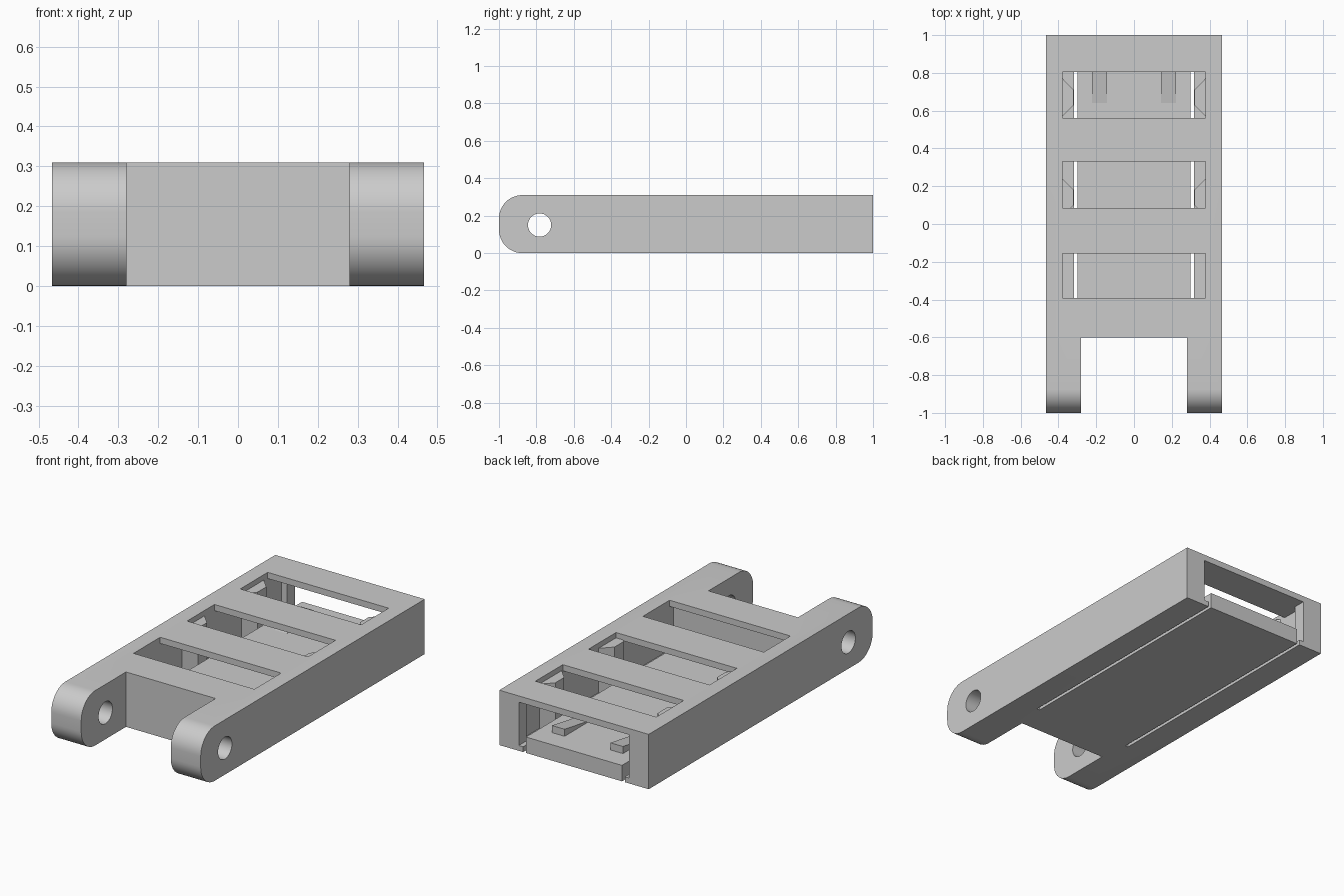
import bpy, bmesh, math

if "Cube" in bpy.data.objects:
    bpy.data.objects.remove(bpy.data.objects["Cube"], do_unlink=True)

grey = bpy.data.materials.new("plain_grey")
grey.use_nodes = True
grey.diffuse_color = (0.6, 0.6, 0.6, 1)
grey.node_tree.nodes["Principled BSDF"].inputs["Base Color"].default_value = (0.6, 0.6, 0.6, 1)

HALF, HEIGHT = 0.467, 0.31
CEILING, FLOOR, LEDGE = 0.275, 0.09, 0.03
CAVITY, MOUTH, TONGUE, SLIT = 0.378, 0.345, 0.3, 0.318
FRONT, LIP = -0.43, 0.93


def prism(name, points, axis, lo, hi):
    """Extrude a 2D outline along an axis (0 = x, 2 = z)."""
    def place(p, h):
        return (h, p[0], p[1]) if axis == 0 else (p[0], p[1], h)
    bm = bmesh.new()
    face = bm.faces.new([bm.verts.new(place(p, lo)) for p in points])
    ext = bmesh.ops.extrude_face_region(bm, geom=[face])
    shift = [0, 0, 0]
    shift[axis] = hi - lo
    bmesh.ops.translate(bm, vec=shift,
                        verts=[v for v in ext["geom"] if isinstance(v, bmesh.types.BMVert)])
    bmesh.ops.recalc_face_normals(bm, faces=bm.faces)
    mesh = bpy.data.meshes.new(name)
    bm.to_mesh(mesh)
    bm.free()
    mesh.materials.append(grey)
    ob = bpy.data.objects.new(name, mesh)
    bpy.context.collection.objects.link(ob)
    return ob


def box(name, x0, x1, y0, y1, z0, z1):
    return prism(name, [(x0, y0), (x1, y0), (x1, y1), (x0, y1)], 2, z0, z1)


def arc(cy, cz, r, a0, a1, n):
    return [(cy + r * math.cos(math.radians(a0 + (a1 - a0) * i / n)),
             cz + r * math.sin(math.radians(a0 + (a1 - a0) * i / n))) for i in range(n + 1)]


# Body side profile with the rounded arm ends
R = 0.125
outline = ([(1, 0), (1, HEIGHT)]
           + arc(-1 + R, HEIGHT - R, R, 90, 180, 12)
           + arc(-1 + R, R, R, 180, 270, 12))
body = prism("body", outline, 0, -HALF, HALF)

# Cutters: gap between arms, pivot hole, inner cavity and rear mouth
cutters = [
    box("arm_gap_cutter", -0.28, 0.28, -1.2, -0.6, -0.1, 0.5),
    prism("pivot_hole_cutter", arc(-0.783, 0.15, 0.062, 0, 352.5, 47), 0, -0.6, 0.6),
    box("cavity_cutter", -CAVITY, CAVITY, FRONT, LIP, FLOOR, CEILING),
    box("mouth_cutter", -MOUTH, MOUTH, LIP - 0.05, 1.1, FLOOR, CEILING),
]
# Side channels and slits that free the floor tongue
for s in (-1, 1):
    def side(name, a, b, y0, y1, z0, z1):
        cutters.append(box(name, min(s * a, s * b), max(s * a, s * b), y0, y1, z0, z1))
    side("channel_cutter", TONGUE, CAVITY, FRONT, LIP, LEDGE, FLOOR + 0.02)
    side("mouth_channel_cutter", TONGUE, MOUTH, LIP - 0.05, 1.1, LEDGE, FLOOR + 0.02)
    side("slit_cutter", TONGUE, SLIT, FRONT, 1.1, -0.1, LEDGE + 0.02)
# Top windows
for y0, y1 in ((-0.393, -0.155), (0.085, 0.33), (0.56, 0.805)):
    cutters.append(box("window_cutter", -CAVITY, CAVITY, y0, y1, CEILING - 0.03, 0.5))

for cutter in cutters:
    mod = body.modifiers.new("cut", "BOOLEAN")
    mod.operation = "DIFFERENCE"
    mod.solver = "EXACT"
    mod.object = cutter
bpy.context.view_layer.objects.active = body
body.select_set(True)
for mod in list(body.modifiers):
    bpy.ops.object.modifier_apply(modifier=mod.name)
for cutter in cutters:
    bpy.data.objects.remove(cutter, do_unlink=True)
bpy.ops.object.shade_smooth_by_angle(angle=math.radians(30))

# Chamfered guide ribs on the cavity walls, and snap ramps on the tongue
for s, label in ((-1, "right"), (1, "left")):
    for y, place in ((0.04, "middle"), (0.57, "rear")):
        rib = [(s * (CAVITY + 0.01), y), (s * CAVITY, y), (s * 0.32, y + 0.06),
               (s * 0.32, y + 0.14), (s * CAVITY, y + 0.2), (s * (CAVITY + 0.01), y + 0.2)]
        prism(f"{label}_{place}_rib", rib, 2, LEDGE - 0.005, CEILING + 0.005)
    ramp = [(0.64, FLOOR - 0.01), (0.64, FLOOR), (0.88, FLOOR + 0.04), (0.88, FLOOR - 0.01)]
    a, b = sorted((s * 0.143, s * 0.222))
    prism(f"{label}_snap_ramp", ramp, 0, a, b)
